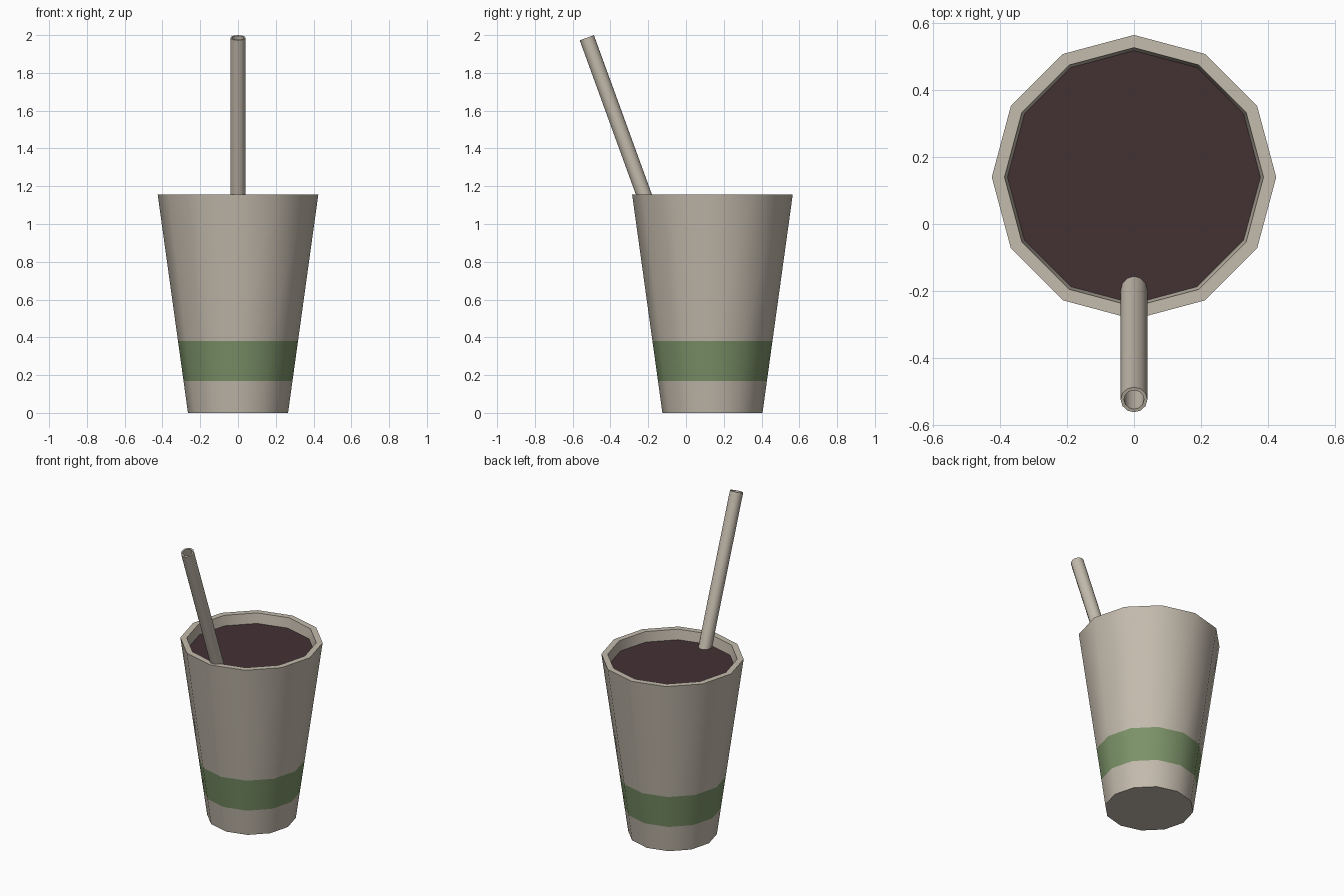
import bpy, bmesh, math
from mathutils import Matrix, Vector

if "Cube" in bpy.data.objects:
    bpy.data.objects.remove(bpy.data.objects["Cube"])

SIDES = 12
CY = 0.14  # cup axis in y


def material(name, srgb):
    m = bpy.data.materials.new(name)
    lin = [((c / 255 + 0.055) / 1.055) ** 2.4 for c in srgb]
    m.diffuse_color = (*lin, 1)
    m.use_nodes = True
    m.node_tree.nodes["Principled BSDF"].inputs["Base Color"].default_value = m.diffuse_color
    return m


paper = material("warm_grey_paper", (196, 187, 173))
green = material("green_band", (124, 147, 105))
drink = material("dark_drink", (68, 50, 52))


def lathe(name, profile, mats, matrix, closed=False, caps=(), rule=None):
    """Spin (radius, z) points round z; caps lists profile rings to fill."""
    bm = bmesh.new()
    rings = [[bm.verts.new((r * math.cos(2 * math.pi * i / SIDES),
                            r * math.sin(2 * math.pi * i / SIDES), z))
              for i in range(SIDES)] for r, z in profile]
    pairs = list(zip(rings, rings[1:]))
    if closed:
        pairs.append((rings[-1], rings[0]))
    for a, b in pairs:
        for i in range(SIDES):
            j = (i + 1) % SIDES
            bm.faces.new((a[i], a[j], b[j], b[i]))
    for c in caps:
        bm.faces.new(rings[c])
    bmesh.ops.recalc_face_normals(bm, faces=bm.faces)
    for f in bm.faces:
        f.smooth = True
        if rule:
            f.material_index = rule(f)
    me = bpy.data.meshes.new(name)
    bm.to_mesh(me)
    bm.free()
    me.set_sharp_from_angle(angle=math.radians(35))
    for m in mats:
        me.materials.append(m)
    ob = bpy.data.objects.new(name, me)
    ob.matrix_world = matrix
    bpy.context.collection.objects.link(ob)
    return ob


def outer(z):
    return 0.265 + 0.16 * z / 1.155


def band(f):
    c = f.calc_center_median()
    return int(0.17 < c.z < 0.38 and f.normal.xy.dot(c.xy) > 0.01)


at_cup = Matrix.Translation((0, CY, 0))

# Tapered cup with a painted band, thick rim and hollow inside
cup_profile = [(outer(z), z) for z in (0, 0.17, 0.38, 1.155)]
cup_profile += [(outer(1.155) - 0.038, 1.155), (outer(0.04) - 0.038, 0.04)]
lathe("cup", cup_profile, [paper, green], at_cup, caps=(0, 5), rule=band)

# Drink filling the cup
lathe("drink", [(outer(0.05) - 0.039, 0.05), (outer(1.09) - 0.038, 1.09)],
      [drink], at_cup, caps=(0, 1))

# Hollow straw leaning over the front rim
tilt = math.radians(20)
top = Vector((0, -0.525, 1.986))
length = 2.0
straw_matrix = Matrix.Translation(top) @ Matrix.Rotation(tilt, 4, 'X')
lathe("straw", [(0.04, -length), (0.04, 0), (0.03, 0), (0.03, -length)],
      [paper], straw_matrix, closed=True)
